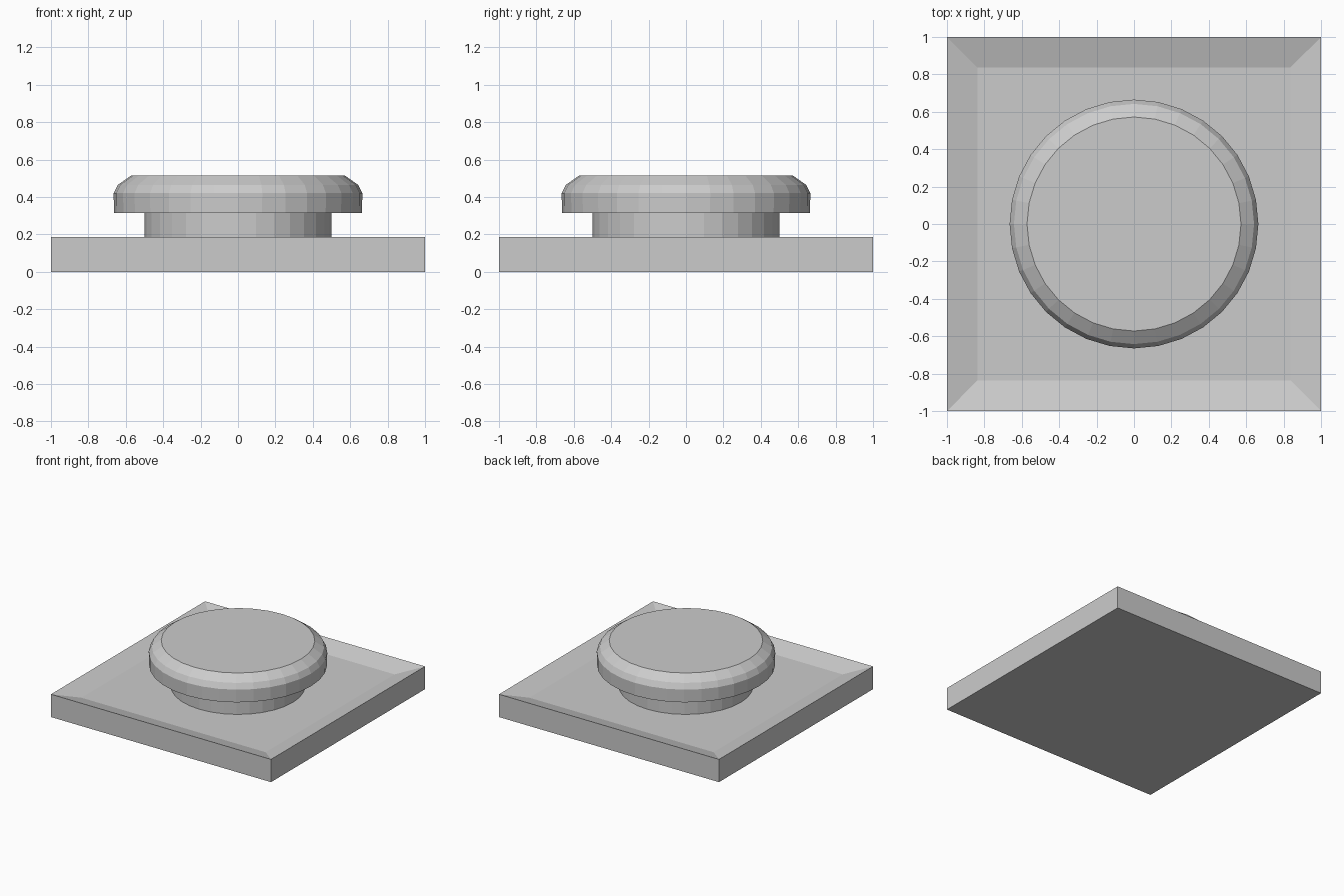
import bpy, bmesh
from math import cos, sin, pi

if "Cube" in bpy.data.objects:
    bpy.data.objects.remove(bpy.data.objects["Cube"])


def loft(name, rings, sides, phase=0.0):
    """Stack (radius, z) rings of a regular polygon and cap both ends."""
    bm = bmesh.new()
    loops = [[bm.verts.new((r * cos(phase + 2 * pi * i / sides),
                            r * sin(phase + 2 * pi * i / sides), z))
              for i in range(sides)] for r, z in rings]
    for low, high in zip(loops, loops[1:]):
        for i in range(sides):
            j = (i + 1) % sides
            bm.faces.new((low[i], low[j], high[j], high[i]))
    bm.faces.new(loops[0][::-1])
    bm.faces.new(loops[-1])
    mesh = bpy.data.meshes.new(name)
    bm.to_mesh(mesh)
    bm.free()
    obj = bpy.data.objects.new(name, mesh)
    bpy.context.collection.objects.link(obj)
    return obj


# Square base: straight walls, then a shallow dished top sloping in to the floor
CORNER = 2 ** 0.5
FLOOR = 0.14
loft("base_plate", [(CORNER, 0), (CORNER, 0.187), (0.837 * CORNER, FLOOR)], 4, pi / 4)

# Round stem standing on the dished floor
loft("button_stem", [(0.5, FLOOR), (0.5, 0.315)], 32)

# Wider push cap with a faceted rounded rim
loft("button_cap", [(0.663, 0.315), (0.665, 0.42), (0.642, 0.465), (0.572, 0.514)], 32)
